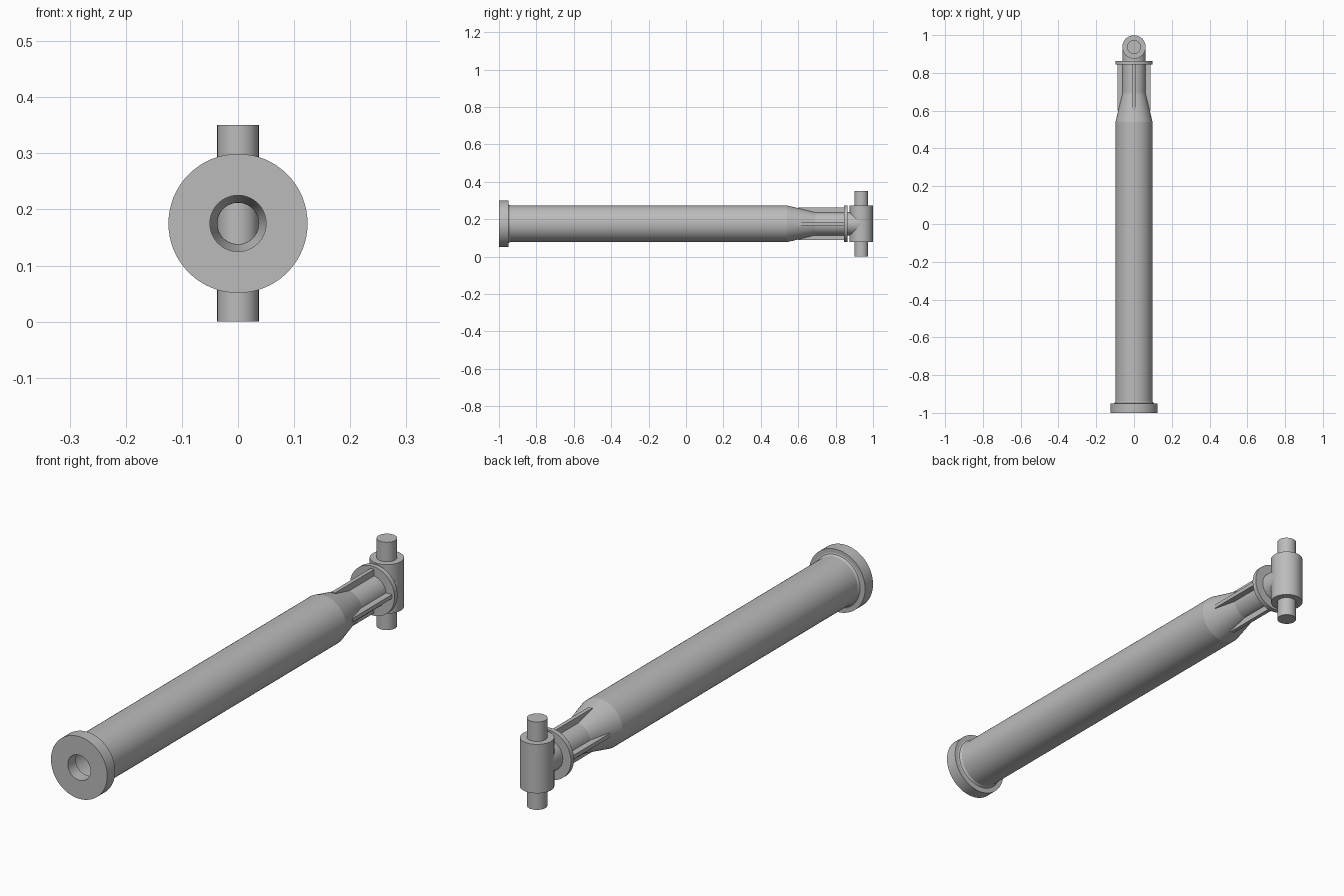
import bpy, bmesh, math
from mathutils import Matrix, Vector

if "Cube" in bpy.data.objects:
    bpy.data.objects.remove(bpy.data.objects["Cube"], do_unlink=True)

AXIS_Z = 0.175      # height of the long axis
PIN_Y = 0.937       # position of the cross pin
SIDES = 64

grey = bpy.data.materials.new("plain_grey")
grey.use_nodes = True
grey.diffuse_color = (0.5, 0.5, 0.5, 1)
grey.node_tree.nodes["Principled BSDF"].inputs["Base Color"].default_value = (0.5, 0.5, 0.5, 1)


def finish(name, bm, smooth=True):
    bmesh.ops.recalc_face_normals(bm, faces=bm.faces)
    mesh = bpy.data.meshes.new(name)
    bm.to_mesh(mesh)
    bm.free()
    mesh.materials.append(grey)
    obj = bpy.data.objects.new(name, mesh)
    bpy.context.collection.objects.link(obj)
    if smooth:
        bpy.ops.object.select_all(action='DESELECT')
        obj.select_set(True)
        bpy.context.view_layer.objects.active = obj
        bpy.ops.object.shade_smooth_by_angle(angle=math.radians(12))
    return obj


def lathe(name, profile):
    """Spin a closed (radius, y) outline around the long axis."""
    bm = bmesh.new()
    verts = [bm.verts.new((r, y, AXIS_Z)) for r, y in profile]
    edges = [bm.edges.new((a, b)) for a, b in zip(verts, verts[1:] + verts[:1])]
    bmesh.ops.spin(bm, geom=verts + edges, cent=(0, 0, AXIS_Z), axis=(0, 1, 0),
                   angle=math.tau, steps=SIDES, use_merge=True)
    bmesh.ops.remove_doubles(bm, verts=bm.verts, dist=1e-5)
    return finish(name, bm)


def cylinder(name, radius, length, centre, along_y=False):
    bm = bmesh.new()
    turn = Matrix.Rotation(math.pi / 2, 4, 'X') if along_y else Matrix()
    bmesh.ops.create_cone(bm, cap_ends=True, segments=SIDES, radius1=radius, radius2=radius,
                          depth=length, matrix=Matrix.Translation(Vector(centre)) @ turn)
    return finish(name, bm)


# Hollow tube with a tapered end and a neck reaching the cross sleeve
lathe("tapered_tube", [
    (0.098, -0.96), (0.098, 0.54), (0.062, 0.69), (0.062, PIN_Y),
    (0.037, PIN_Y), (0.037, 0.69), (0.073, 0.54), (0.073, -0.96)])

# End flange with a round opening and a small fillet against the tube
lathe("end_flange", [
    (0.05, -1), (0.124, -1), (0.124, -0.95), (0.108, -0.95),
    (0.103, -0.948), (0.098, -0.94), (0.09, -0.95), (0.05, -0.95)])

# Thin collar in front of the sleeve
lathe("collar_disc", [(0.05, 0.845), (0.098, 0.845), (0.098, 0.864), (0.05, 0.864)])

# Four stiffening ribs around the neck
for i in range(4):
    bm = bmesh.new()
    box = (Matrix.Translation((0, 0, AXIS_Z)) @ Matrix.Rotation(i * math.pi / 2, 4, 'Y')
           @ Matrix.Translation((0, 0.725, 0.071)) @ Matrix.Diagonal((0.016, 0.25, 0.032, 1)))
    bmesh.ops.create_cube(bm, size=1, matrix=box)
    finish("neck_rib_%d" % (i + 1), bm, smooth=False)

# Vertical sleeve, opened towards the bore, and the pin through it
sleeve = cylinder("cross_sleeve", 0.062, 0.195, (0, PIN_Y, AXIS_Z))
cutter = cylinder("bore_cutter", 0.0368, 0.12, (0, PIN_Y - 0.06, AXIS_Z), along_y=True)
cutter.hide_render = True
cutter.hide_set(True)
cut = sleeve.modifiers.new("bore", 'BOOLEAN')
cut.operation = 'DIFFERENCE'
cut.object = cutter
cylinder("cross_pin", 0.037, 0.35, (0, PIN_Y, AXIS_Z))
